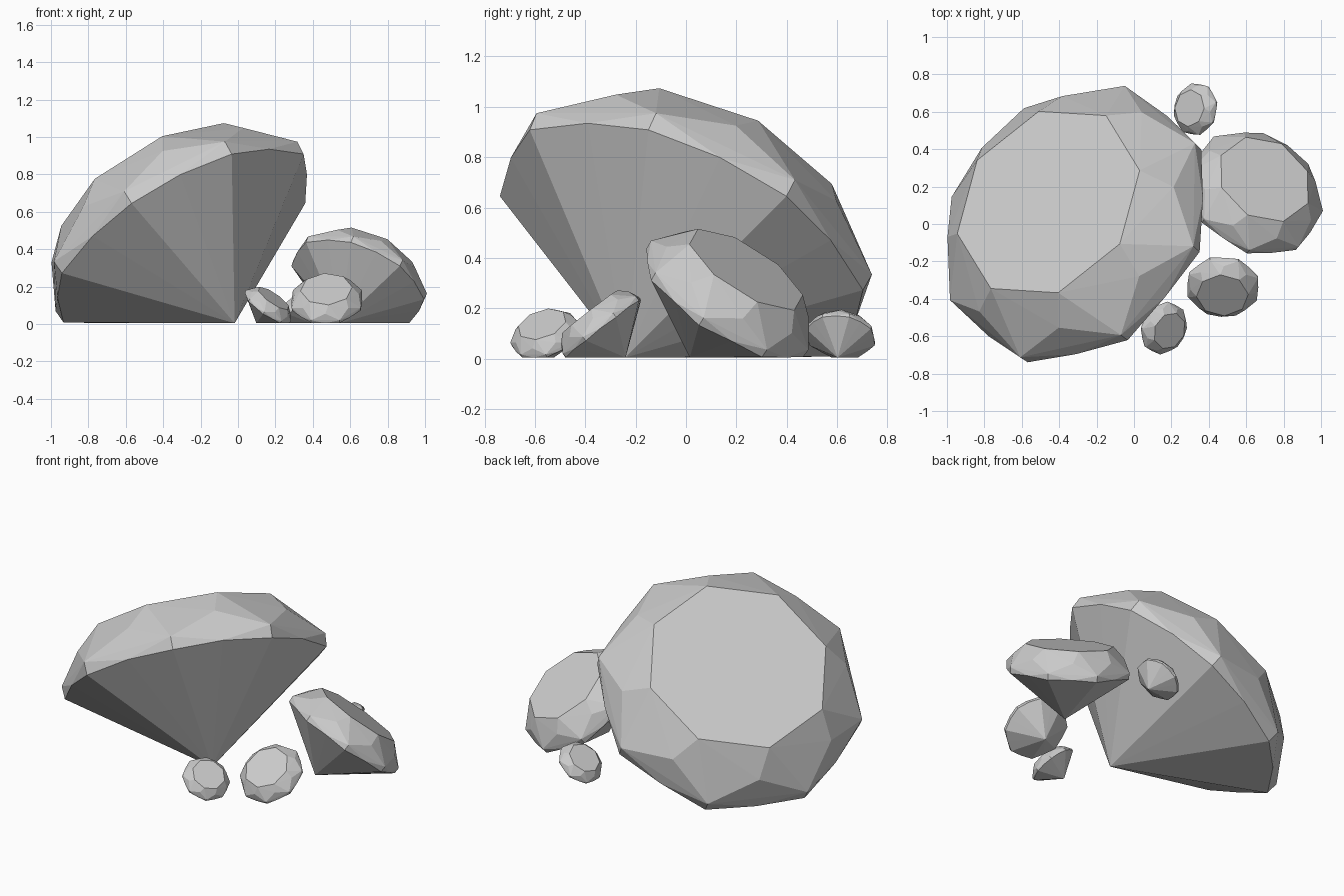
import bpy, bmesh
from math import sin, cos, radians
from mathutils import Matrix, Vector

if "Cube" in bpy.data.objects:
    bpy.data.objects.remove(bpy.data.objects["Cube"])

TILT = radians(37.8)   # each stone rests on one pavilion facet

# rings of the cut, culet at the origin: (radius, height, first angle), 8 points each
RINGS = [
    (0.795, 0.575, 22.5),  # lower girdle corners
    (0.758, 0.590, 0.0),   # lower girdle middles
    (0.800, 0.655, 22.5),  # upper girdle corners
    (0.687, 0.789, 0.0),   # crown break
    (0.557, 0.925, 7.0),   # table
]


def gem(name, x, y, azimuth, size):
    """Convex faceted stone, culet at (x, y), table leaning towards azimuth."""
    bm = bmesh.new()
    bm.verts.new((0, 0, 0))
    for r, h, start in RINGS:
        for k in range(8):
            a = radians(start + 45 * k)
            bm.verts.new((r * cos(a), r * sin(a), h))
    bmesh.ops.convex_hull(bm, input=bm.verts[:])
    loose = [v for v in bm.verts if not v.link_faces]
    bmesh.ops.delete(bm, geom=loose, context='VERTS')
    # merge the flat table into one face
    bmesh.ops.dissolve_limit(bm, angle_limit=radians(0.5),
                             verts=bm.verts[:], edges=bm.edges[:])
    bm.transform(Matrix.Rotation(radians(azimuth), 4, 'Z')
                 @ Matrix.Rotation(TILT, 4, 'Y')
                 @ Matrix.Scale(size, 4))
    low = min(v.co.z for v in bm.verts)
    bmesh.ops.translate(bm, verts=bm.verts[:], vec=Vector((x, y, 0.004 - low)))
    bmesh.ops.recalc_face_normals(bm, faces=bm.faces[:])
    mesh = bpy.data.meshes.new(name)
    bm.to_mesh(mesh)
    bm.free()
    ob = bpy.data.objects.new(name, mesh)
    bpy.context.collection.objects.link(ob)
    return ob


# one large stone and four smaller ones scattered beside it
gem("large_gem", -0.018, -0.241, 140.8, 1.0)
gem("medium_gem", 0.545, 0.015, 55.7, 0.478)
gem("small_gem", 0.48, -0.24, -93, 0.25)
gem("tiny_front_gem", 0.098, -0.525, -27, 0.182)
gem("tiny_back_gem", 0.396, 0.602, 170, 0.178)
